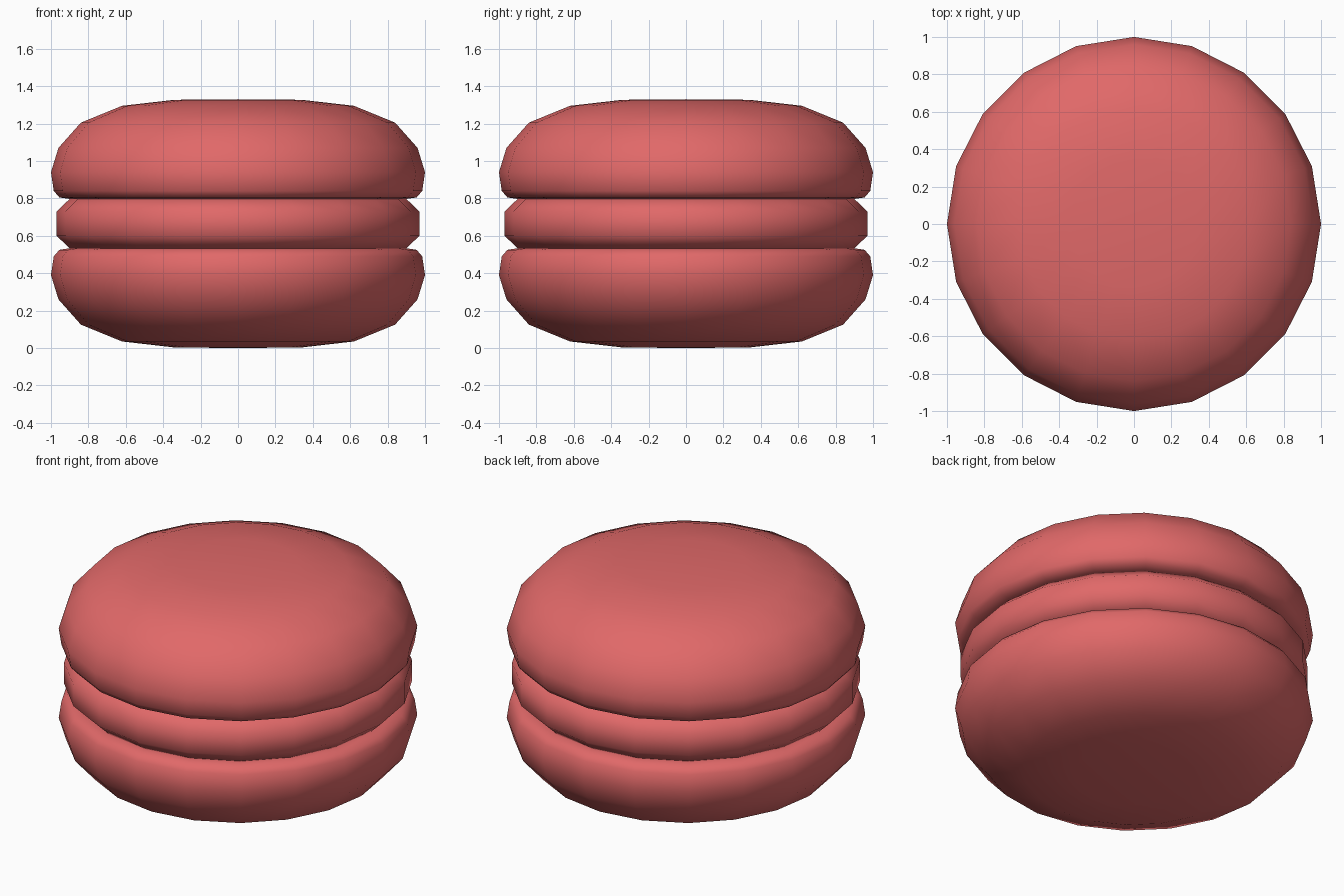
import bpy, bmesh, math

cube = bpy.data.objects.get("Cube")
if cube:
    bpy.data.objects.remove(cube)

SIDES = 20
HEIGHT = 1.33

pink = bpy.data.materials.new("raspberry_pink")
pink.use_nodes = True
colour = (0.75, 0.14, 0.14, 1)
pink.diffuse_color = colour
pink.node_tree.nodes["Principled BSDF"].inputs["Base Color"].default_value = colour


def lathe(name, profile):
    """Spin a (radius, z) profile around the z axis into a closed smooth part."""
    bm = bmesh.new()
    verts = [bm.verts.new((r, 0, z)) for r, z in profile]
    edges = [bm.edges.new(pair) for pair in zip(verts, verts[1:])]
    bmesh.ops.spin(bm, geom=verts + edges, cent=(0, 0, 0), axis=(0, 0, 1),
                   angle=math.tau, steps=SIDES)
    bmesh.ops.remove_doubles(bm, verts=bm.verts, dist=0.0005)
    bmesh.ops.recalc_face_normals(bm, faces=bm.faces)
    for face in bm.faces:
        face.smooth = True
    mesh = bpy.data.meshes.new(name)
    bm.to_mesh(mesh)
    bm.free()
    mesh.materials.append(pink)
    obj = bpy.data.objects.new(name, mesh)
    bpy.context.collection.objects.link(obj)
    return obj


# Domed shell, from the crown down to its flat underside
shell = [(0, 1.33), (0.34, 1.327), (0.62, 1.295), (0.84, 1.205), (0.96, 1.07),
         (1, 0.94), (0.985, 0.84), (0.955, 0.805), (0.9, 0.797), (0, 0.797)]
lathe("top_shell", shell)
lathe("bottom_shell", [(r, HEIGHT - z) for r, z in shell])

# Filling disc with bevelled rim
lathe("filling", [(0, 0.8), (0.9, 0.797), (0.97, 0.73),
                  (0.97, 0.6), (0.9, 0.533), (0, 0.53)])
